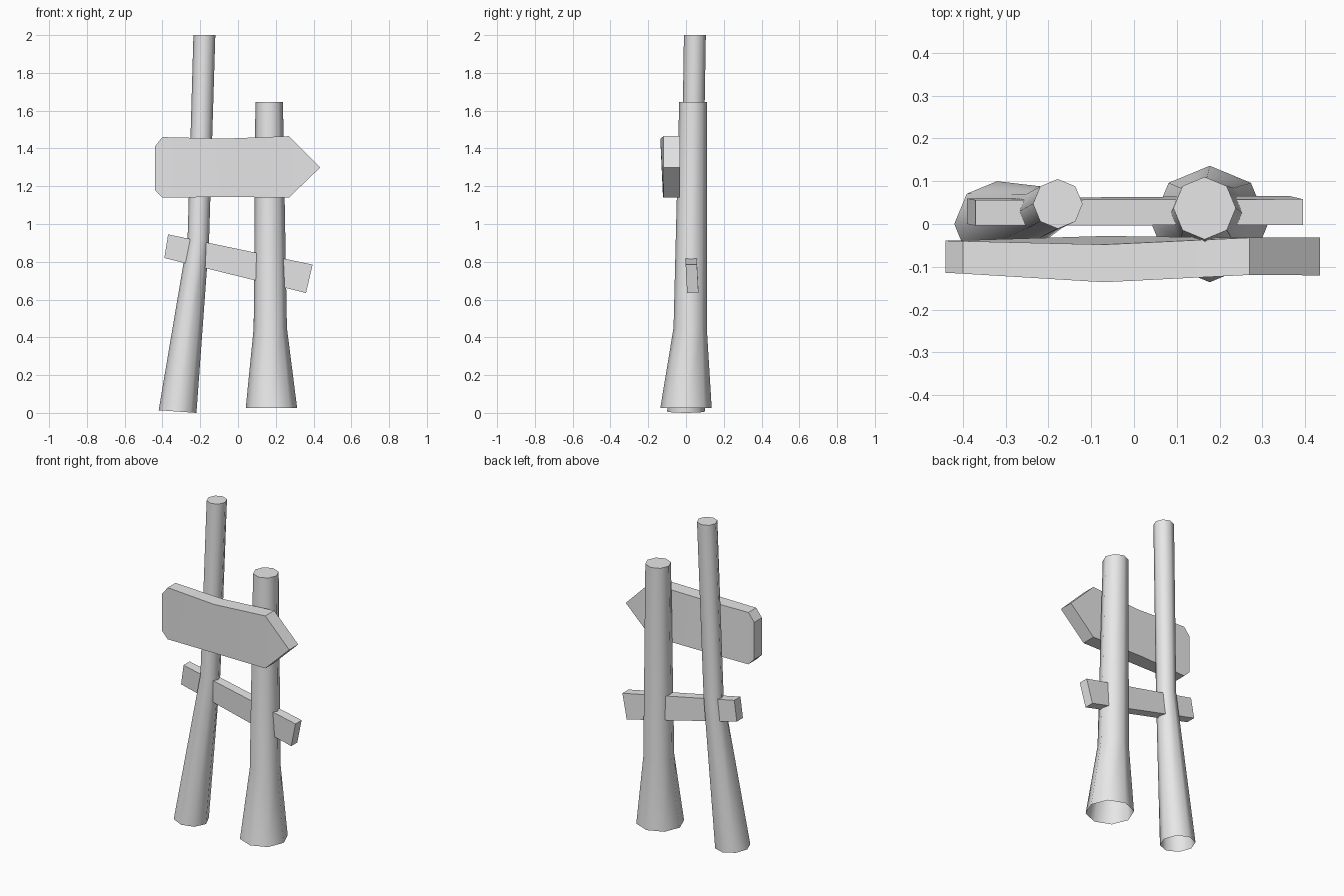
import bpy
import bmesh
from math import cos, sin, pi, radians

cube = bpy.data.objects.get("Cube")
if cube:
    bpy.data.objects.remove(cube, do_unlink=True)

grey = bpy.data.materials.new("plain_grey")
grey.use_nodes = True
colour = (0.8, 0.8, 0.8, 1)
grey.diffuse_color = colour
grey.node_tree.nodes["Principled BSDF"].inputs["Base Color"].default_value = colour


def finish(name, bm, angle):
    """Turn a bmesh into a named object, smooth below the given angle."""
    bmesh.ops.recalc_face_normals(bm, faces=bm.faces)
    mesh = bpy.data.meshes.new(name)
    bm.to_mesh(mesh)
    bm.free()
    mesh.materials.append(grey)
    obj = bpy.data.objects.new(name, mesh)
    bpy.context.collection.objects.link(obj)
    bpy.ops.object.select_all(action='DESELECT')
    obj.select_set(True)
    bpy.context.view_layer.objects.active = obj
    bpy.ops.object.shade_smooth_by_angle(angle=radians(angle))
    return obj


def post(name, rings, foot_tilt=0.0):
    """Eight-sided post through (x, y, z, radius) rings, open at the foot."""
    bm = bmesh.new()
    loops = []
    for n, (x, y, z, r) in enumerate(rings):
        tilt = foot_tilt if n == 0 else 0
        loops.append([bm.verts.new((x + r * cos(k * pi / 4), y + r * sin(k * pi / 4),
                                    z - tilt * cos(k * pi / 4))) for k in range(8)])
    for low, high in zip(loops, loops[1:]):
        for k in range(8):
            j = (k + 1) % 8
            bm.faces.new((low[k], low[j], high[j], high[k]))
    bm.faces.new(loops[-1])
    return finish(name, bm, 60)


def plank(name, columns, angle):
    """Board from columns of (x, z, front y, back y) for bottom and top points."""
    bm = bmesh.new()
    rows = []
    for bottom, top in columns:
        ring = []
        for (x, z, front, back) in (bottom, top):
            ring.append((bm.verts.new((x, front, z)), bm.verts.new((x, back, z))))
        (fb, bb), (ft, bt) = ring
        rows.append((fb, bb, bt, ft))
    for a, b in zip(rows, rows[1:]):
        for k in range(4):
            j = (k + 1) % 4
            bm.faces.new((a[k], b[k], b[j], a[j]))
    bm.faces.new(rows[0])
    bm.faces.new(rows[-1])
    bmesh.ops.remove_doubles(bm, verts=bm.verts, dist=0.001)
    return finish(name, bm, angle)


# Two leaning posts with flared feet
post("tall_post", [(-0.32, 0, 0.007, 0.1), (-0.21, 0.03, 0.92, 0.057),
                   (-0.178, 0.047, 2.0, 0.058)], foot_tilt=0.007)
post("short_post", [(0.177, 0, 0.026, 0.136), (0.171, 0.022, 0.45, 0.088),
                    (0.165, 0.037, 1.645, 0.073)])

# Arrow-shaped sign board, slightly bowed forward in the middle
plank("arrow_sign", [
    ((-0.44, 1.18, -0.114, -0.039), (-0.44, 1.41, -0.114, -0.039)),
    ((-0.40, 1.14, -0.116, -0.038), (-0.40, 1.46, -0.116, -0.04)),
    ((-0.07, 1.143, -0.122, -0.028), (-0.07, 1.452, -0.136, -0.048)),
    ((0.27, 1.14, -0.119, -0.032), (0.27, 1.465, -0.119, -0.032)),
    ((0.435, 1.299, -0.12, -0.032), (0.435, 1.3, -0.12, -0.032)),
], 15)

# Slanted cross rail through both posts
plank("cross_rail", [
    ((-0.39, 0.82, 0.0, 0.06), (-0.37, 0.945, -0.004, 0.056)),
    ((0.36, 0.635, 0.006, 0.066), (0.395, 0.785, -0.002, 0.058)),
], 30)
